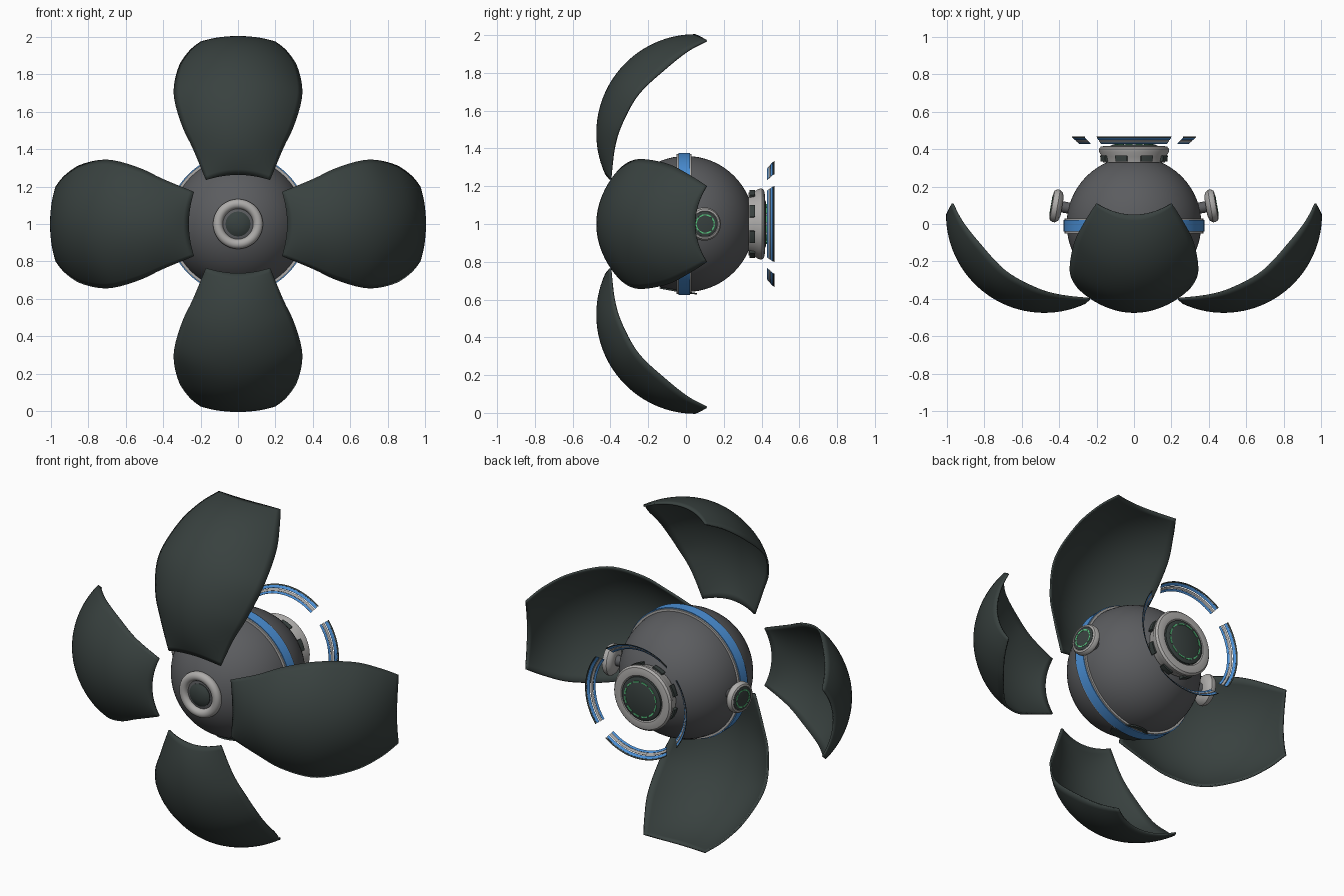
import bpy, bmesh, math
from mathutils import Vector, Matrix

if "Cube" in bpy.data.objects:
    bpy.data.objects.remove(bpy.data.objects["Cube"])

CENTRE = Vector((0, 0, 1))


def material(name, rgb):
    m = bpy.data.materials.new(name)
    m.diffuse_color = (*rgb, 1)
    m.use_nodes = True
    m.node_tree.nodes["Principled BSDF"].inputs["Base Color"].default_value = m.diffuse_color
    return m


DARK = material("dark green grey", (0.040, 0.053, 0.050))
GREY = material("body grey", (0.105, 0.108, 0.115))
LIGHT = material("light grey", (0.42, 0.41, 0.40))
BLUE = material("blue", (0.07, 0.28, 0.68))
GREEN = material("green", (0.10, 0.58, 0.22))


def finish(name, bm, mat, angle=35):
    bmesh.ops.remove_doubles(bm, verts=bm.verts, dist=1e-5)
    bmesh.ops.recalc_face_normals(bm, faces=bm.faces)
    me = bpy.data.meshes.new(name)
    bm.to_mesh(me)
    bm.free()
    me.materials.append(mat)
    ob = bpy.data.objects.new(name, me)
    bpy.context.collection.objects.link(ob)
    bpy.ops.object.select_all(action='DESELECT')
    ob.select_set(True)
    bpy.context.view_layer.objects.active = ob
    bpy.ops.object.shade_smooth_by_angle(angle=math.radians(angle))
    return ob


def frame(origin, axis):
    """Matrix whose local z points along the axis."""
    return Matrix.Translation(origin) @ Vector(axis).to_track_quat('Z', 'Y').to_matrix().to_4x4()


BACK = frame(CENTRE, (0, 1, 0))
FRONT = frame(CENTRE, (0, -1, 0))


def lathe(name, profile, mat, mtx, arcs=((0, 360),), steps=64, closed=False):
    """Turn (radius, height) points around local z, over one or more arcs in degrees."""
    bm = bmesh.new()
    pts = list(profile) + ([profile[0]] if closed else [])
    for a0, a1 in arcs:
        n = max(3, round(steps * (a1 - a0) / 360))
        rings = []
        for i in range(n + 1):
            a = math.radians(a0 + (a1 - a0) * i / n)
            rings.append([bm.verts.new(mtx @ Vector((r * math.cos(a), r * math.sin(a), h)))
                          for r, h in pts])
        for p, q in zip(rings, rings[1:]):
            for j in range(len(pts) - 1):
                bm.faces.new((p[j], q[j], q[j + 1], p[j + 1]))
        if closed and a1 - a0 < 360:
            bm.faces.new(rings[0][:-1])
            bm.faces.new(rings[-1][:-1])
    bmesh.ops.dissolve_degenerate(bm, dist=1e-6, edges=bm.edges)
    return finish(name, bm, mat)


def circle_profile(major, minor, h, n=16):
    return [(major + minor * math.cos(2 * math.pi * i / n),
             h + minor * math.sin(2 * math.pi * i / n)) for i in range(n)]


# Round body
bm = bmesh.new()
bmesh.ops.create_uvsphere(bm, u_segments=64, v_segments=32, radius=0.36, matrix=BACK)
finish("body", bm, GREY)

# Band around the body: light edges with a blue strip
lathe("band_edges", [(0.34, -0.05), (0.371, -0.05), (0.371, 0.03), (0.34, 0.03)],
      LIGHT, BACK, steps=96, closed=True)
lathe("band_strip", [(0.35, -0.041), (0.376, -0.041), (0.376, 0.021), (0.35, 0.021)],
      BLUE, BACK, steps=96, closed=True)

# Front eye
lathe("eye_ring", circle_profile(0.107, 0.026, 0.35), LIGHT, FRONT, closed=True)
lathe("eye_pupil", [(0.066, 0.34), (0.066, 0.358), (0.05, 0.368), (0.025, 0.374), (0, 0.376)],
      DARK, FRONT)

# Rear port: rounded flange, dark lens, dashed green ring, clamps
lathe("rear_flange", [(0.12, 0.33), (0.165, 0.33), (0.172, 0.36), (0.186, 0.385), (0.188, 0.402),
                      (0.178, 0.413), (0.155, 0.418), (0.135, 0.416), (0.125, 0.405)],
      LIGHT, BACK, closed=True)
lathe("rear_lens", [(0.128, 0.40), (0.126, 0.418), (0.115, 0.424), (0, 0.426)], DARK, BACK)
lathe("rear_light", [(0.098, 0.42), (0.105, 0.42), (0.105, 0.428), (0.098, 0.428)], GREEN, BACK,
      arcs=[(i * 30 + 4, i * 30 + 26) for i in range(12)], steps=96, closed=True)
lathe("rear_clamps", [(0.16, 0.335), (0.183, 0.335), (0.185, 0.365), (0.16, 0.365)], DARK, BACK,
      arcs=[(i * 45 + 12, i * 45 + 33) for i in range(8)], steps=96, closed=True)

# Floating dished hoop behind the body, in four segments
quarters = [(k * 90 - 37, k * 90 + 37) for k in range(4)]


def hoop(name, r0, h0, r1, h1, mat):
    t = 0.002
    lathe(name, [(r0, h0), (r1, h1), (r1 - t, h1 + t), (r0 - t, h0 + t)],
          mat, BACK, arcs=quarters, steps=110, closed=True)


hoop("hoop_inner", 0.292, 0.428, 0.302, 0.436, BLUE)
hoop("hoop_middle", 0.303, 0.437, 0.313, 0.446, LIGHT)
hoop("hoop_outer", 0.316, 0.448, 0.328, 0.459, BLUE)
hoop("hoop_rim", 0.328, 0.460, 0.333, 0.467, DARK)

# Side knobs on short stems
for side, sx in (("left", -1), ("right", 1)):
    m = frame(CENTRE + Vector((sx * 0.335, 0.083, 0)), (sx, 0.17, 0))
    lathe(side + "_stem", [(0.03, -0.02), (0.03, 0.06)], GREY, m, steps=32)
    lathe(side + "_knob", [(0, 0.05), (0.05, 0.05), (0.075, 0.058), (0.088, 0.075), (0.088, 0.09),
                           (0.08, 0.103), (0.07, 0.107), (0.066, 0.104)], LIGHT, m, steps=48)
    lathe(side + "_face", [(0.069, 0.10), (0.067, 0.106), (0.055, 0.109), (0, 0.109)],
          DARK, m, steps=48)
    lathe(side + "_light", [(0.045, 0.107), (0.052, 0.107), (0.052, 0.111), (0.045, 0.111)], GREEN, m,
          arcs=[(i * 45 + 3, i * 45 + 42) for i in range(8)], steps=48, closed=True)

# Hatch under the body
lathe("hatch", [(0, 0), (0.1, 0), (0.1, 0.008), (0, 0.010)], DARK,
      frame(Vector((0, -0.04, 0.65)), (0, -0.16, -1)), steps=48)

# Petal: rim points as (distance out, y, half width), over a nearly spherical shell
RIM = [(0.235, -0.40, 0.17), (0.40, -0.38, 0.237), (0.53, -0.34, 0.298), (0.69, -0.25, 0.34),
       (0.83, -0.10, 0.317), (0.92, 0.015, 0.26), (0.97, 0.11, 0.20)]
HUB, RADIUS = Vector((0, 0.05, 0.48)), 0.52


def rim_point(t):
    """Smooth curve through the rim points, t from 0 to 1."""
    n = len(RIM) - 1
    i = min(int(t * n), n - 1)
    u = t * n - i
    p0, p1, p2, p3 = (Vector(RIM[min(max(k, 0), n)]) for k in range(i - 1, i + 3))
    r, y, w = 0.5 * (2 * p1 + (p2 - p0) * u + (2 * p0 - 5 * p1 + 4 * p2 - p3) * u * u
                     + (3 * p1 - p0 - 3 * p2 + p3) * u ** 3)
    return Vector((w, y, r))


def petal(name, turn):
    rows, cols = 32, 24
    rot = Matrix.Translation(CENTRE) @ Matrix.Rotation(turn, 4, 'Y')
    bm = bmesh.new()
    grid = []
    for i in range(rows + 1):
        t = i / rows
        a = math.radians(114.5 * (1 - t))
        mid = Vector((0, -math.sin(a), math.cos(a))) * RADIUS
        rim = rim_point(t) - HUB
        line = []
        for j in range(cols + 1):
            s = 2 * j / cols - 1
            p = mid.lerp(Vector((0, rim.y, rim.z)), s * s) + Vector((rim.x * s, 0, 0))
            p = p.normalized() * (RADIUS + (rim.length - RADIUS) * s * s)
            line.append(bm.verts.new(rot @ (HUB + p)))
        grid.append(line)
    for p, q in zip(grid, grid[1:]):
        for j in range(cols):
            bm.faces.new((p[j], p[j + 1], q[j + 1], q[j]))
    ob = finish(name, bm, DARK)
    mod = ob.modifiers.new("thickness", 'SOLIDIFY')
    mod.thickness = 0.01
    mod.offset = 0


for k, label in enumerate(("top", "right", "bottom", "left")):
    petal(label + "_petal", k * math.pi / 2)
